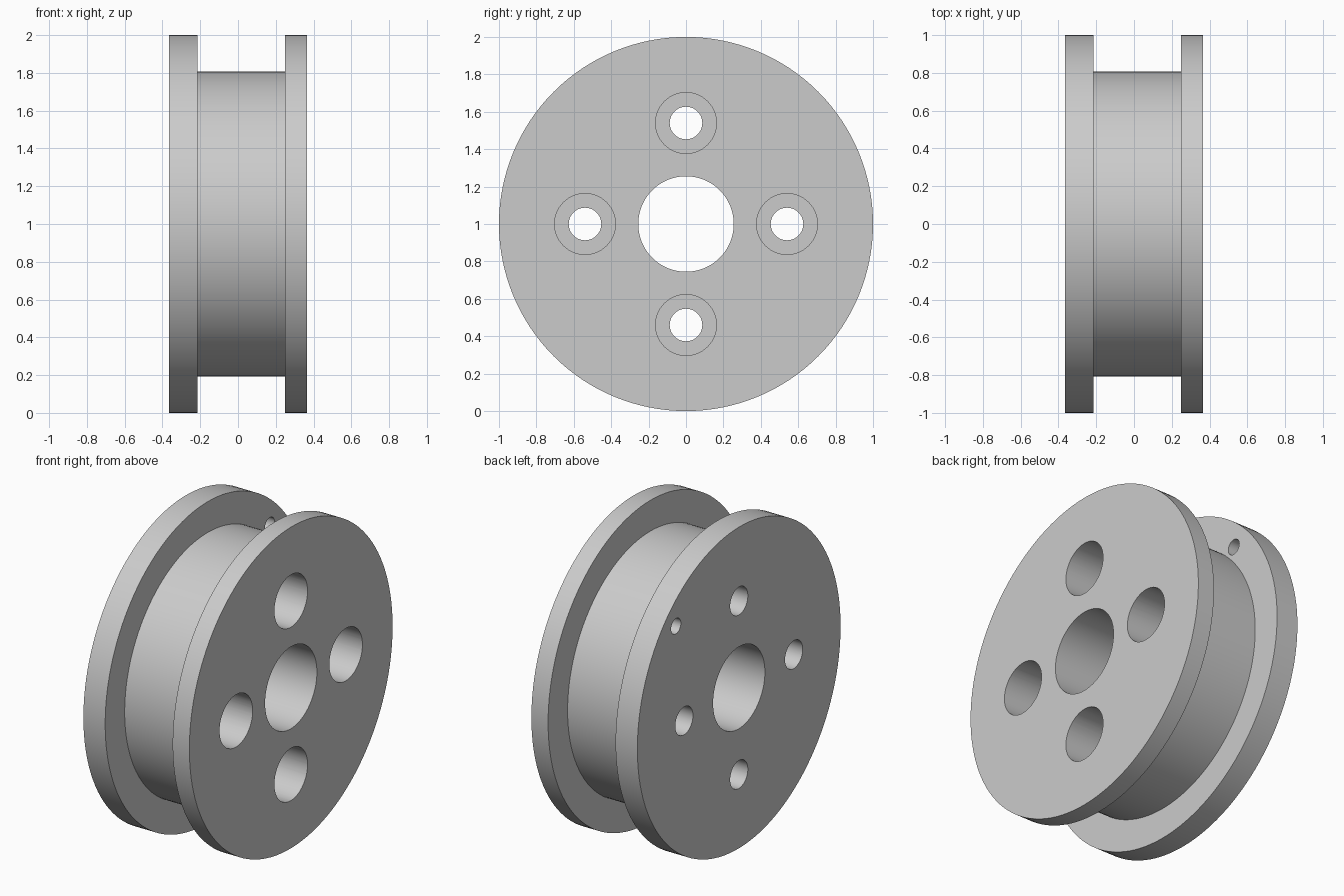
import bpy
import bmesh
from math import radians, tau, sin, cos

cube = bpy.data.objects.get("Cube")
if cube:
    bpy.data.objects.remove(cube, do_unlink=True)

grey = bpy.data.materials.new("plain grey")
grey.use_nodes = True
colour = (0.6, 0.6, 0.6, 1)
grey.diffuse_color = colour
grey.node_tree.nodes["Principled BSDF"].inputs["Base Color"].default_value = colour


def lathe(bm, profile, y, z, steps, closed):
    """Turn an (x, radius) profile around an axis parallel to x."""
    rings = []
    for i in range(steps):
        a = tau * i / steps
        rings.append([bm.verts.new((x, y + r * cos(a), z + r * sin(a))) for x, r in profile])
    count = len(profile)
    for i in range(steps):
        a, b = rings[i], rings[(i + 1) % steps]
        for j in range(count if closed else count - 1):
            k = (j + 1) % count
            bm.faces.new((a[j], a[k], b[k], b[j]))
    if not closed:
        bm.faces.new([ring[0] for ring in rings])
        bm.faces.new([ring[-1] for ring in rings])


def finish(bm, name):
    bmesh.ops.recalc_face_normals(bm, faces=bm.faces)
    mesh = bpy.data.meshes.new(name)
    bm.to_mesh(mesh)
    bm.free()
    mesh.materials.append(grey)
    obj = bpy.data.objects.new(name, mesh)
    bpy.context.collection.objects.link(obj)
    return obj


# Flanged drum with central bore
left, right = -0.365, 0.365
inner_left, inner_right = -0.215, 0.25
drum, bore = 0.808, 0.255
bm = bmesh.new()
lathe(bm, [(left, bore), (left, 1), (inner_left, 1), (inner_left, drum),
           (inner_right, drum), (inner_right, 1), (right, 1), (right, bore)],
      0, 1, 128, True)
hub = finish(bm, "flanged_hub")

# Four counterbored bolt holes and the small hole in the thick flange
bm = bmesh.new()
floor = -0.1
for i in range(4):
    a = tau * i / 4
    lathe(bm, [(left - 0.1, 0.087), (floor, 0.087), (floor, 0.163), (right + 0.1, 0.163)],
          0.54 * cos(a), 1 + 0.54 * sin(a), 64, False)
lathe(bm, [(left - 0.1, 0.048), (inner_left + 0.1, 0.048)], 0.62, 1.62, 32, False)
cutter = finish(bm, "hole_cutter")
cutter.hide_render = True

cut = hub.modifiers.new("holes", "BOOLEAN")
cut.operation = "DIFFERENCE"
cut.solver = "EXACT"
cut.object = cutter

bpy.ops.object.select_all(action="DESELECT")
hub.select_set(True)
bpy.context.view_layer.objects.active = hub
bpy.ops.object.modifier_apply(modifier=cut.name)
bpy.data.objects.remove(cutter, do_unlink=True)
bpy.ops.object.shade_smooth_by_angle(angle=radians(30))
